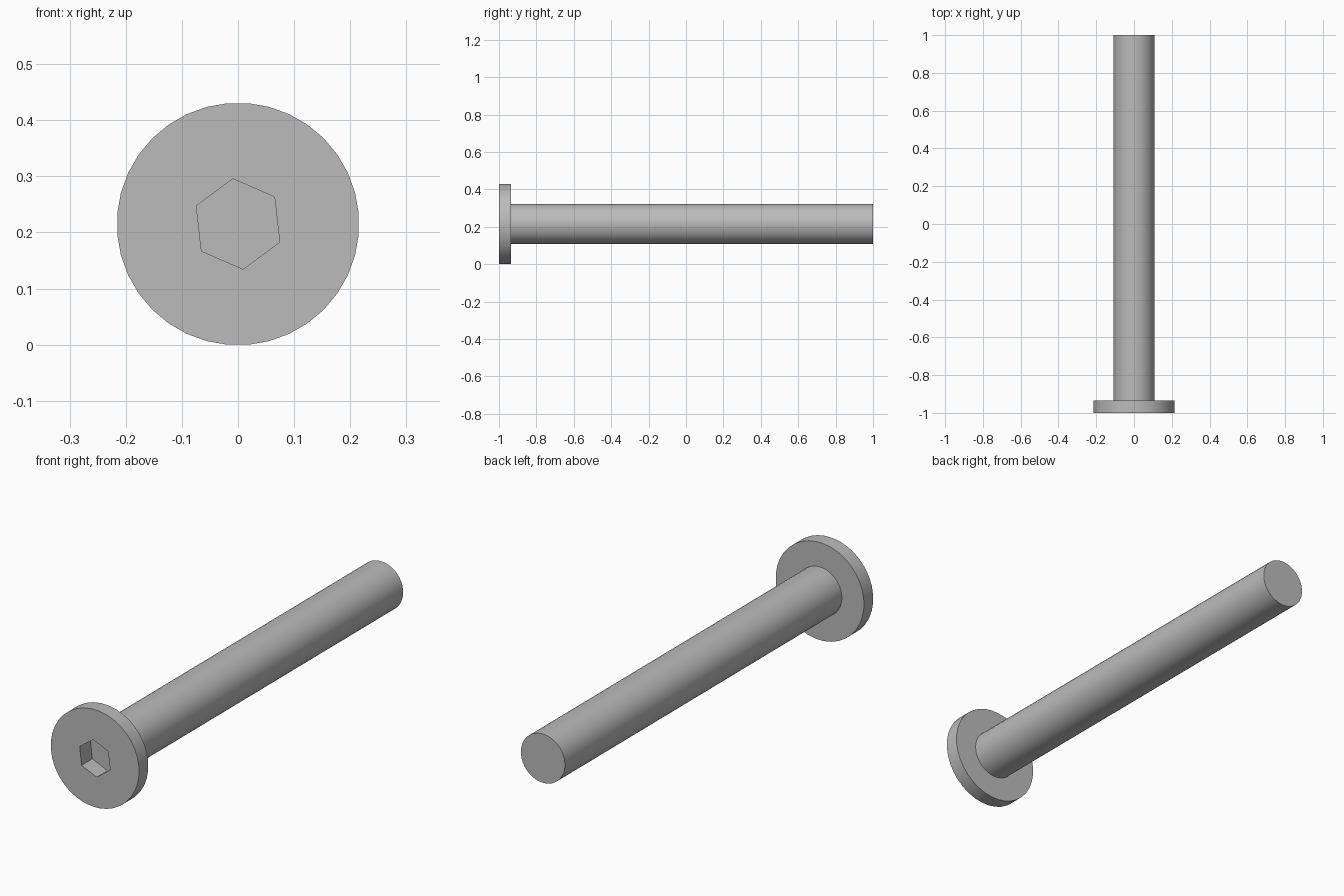
import bpy, bmesh
from math import radians
from mathutils import Matrix

cube = bpy.data.objects.get("Cube")
if cube:
    bpy.data.objects.remove(cube)

SIDES = 36
HEAD_R, SHAFT_R, SOCKET_R = 0.216, 0.108, 0.081
FRONT, HEAD_BACK, SOCKET_FLOOR, END = -1.0, -0.935, -0.925, 1.0
AXIS_Z = 0.215

steel = bpy.data.materials.new("grey steel")
steel.use_nodes = True
colour = (0.5, 0.5, 0.5, 1)
steel.diffuse_color = colour
steel.node_tree.nodes["Principled BSDF"].inputs["Base Color"].default_value = colour


def ring(bm, radius, y, sides=SIDES, turn=5):
    """Regular polygon of vertices around the bolt axis."""
    verts = bmesh.ops.create_circle(bm, segments=sides, radius=radius)["verts"]
    place = (Matrix.Translation((0, y, AXIS_Z)) @ Matrix.Rotation(radians(turn), 4, "Y")
             @ Matrix.Rotation(radians(90), 4, "X"))
    bmesh.ops.transform(bm, matrix=place, verts=verts)
    return verts


def wall(bm, a, b):
    """Quads joining two matching rings."""
    for i in range(len(a)):
        j = (i + 1) % len(a)
        bm.faces.new((a[i], a[j], b[j], b[i]))


def fill_between(bm, *rings):
    """Flat annular face between two concentric rings."""
    edges = [e for e in bm.edges if any(e.verts[0] in r and e.verts[1] in r for r in rings)]
    bmesh.ops.triangle_fill(bm, edges=edges, use_beauty=True)


bm = bmesh.new()

# Head disc with a hexagonal socket
socket_floor = ring(bm, SOCKET_R, SOCKET_FLOOR, 6, -6.5)
socket_rim = ring(bm, SOCKET_R, FRONT, 6, -6.5)
head_front = ring(bm, HEAD_R, FRONT)
head_back = ring(bm, HEAD_R, HEAD_BACK)
bm.faces.new(socket_floor)
wall(bm, socket_floor, socket_rim)
fill_between(bm, socket_rim, head_front)
wall(bm, head_front, head_back)

# Plain shaft
shaft_root = ring(bm, SHAFT_R, HEAD_BACK)
shaft_end = ring(bm, SHAFT_R, END)
wall(bm, head_back, shaft_root)
wall(bm, shaft_root, shaft_end)
bm.faces.new(shaft_end)

bmesh.ops.recalc_face_normals(bm, faces=bm.faces)
mesh = bpy.data.meshes.new("bolt")
bm.to_mesh(mesh)
bm.free()
mesh.materials.append(steel)

bolt = bpy.data.objects.new("bolt", mesh)
bpy.context.collection.objects.link(bolt)
bpy.ops.object.select_all(action="DESELECT")
bolt.select_set(True)
bpy.context.view_layer.objects.active = bolt
bpy.ops.object.shade_smooth_by_angle(angle=radians(30))
